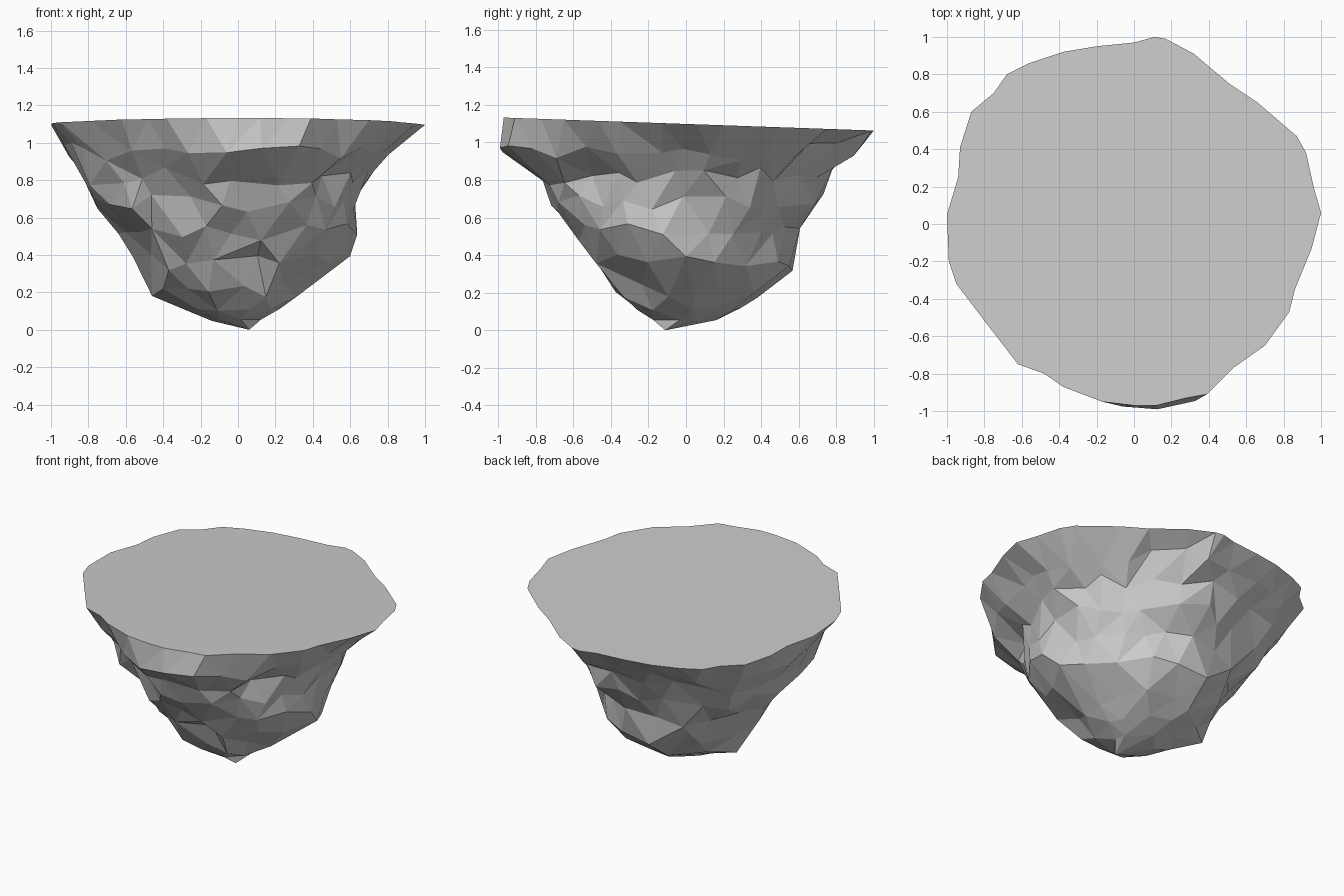
import bpy, bmesh, random
from math import sin, cos, pi, atan2, hypot, radians, exp

if "Cube" in bpy.data.objects:
    bpy.data.objects.remove(bpy.data.objects["Cube"])

random.seed(7)
TAU = 2 * pi

# Outline of the flat top, counter-clockwise from +x
RIM = [(1, .06), (.96, .2), (.92, .38), (.87, .47), (.66, .65), (.51, .75),
       (.32, .91), (.17, .99), (.11, 1), (0, .97), (-.2, .95), (-.38, .92),
       (-.56, .86), (-.68, .8), (-.75, .7), (-.87, .6), (-.93, .41), (-.94, .25),
       (-1, .05), (-.99, -.2), (-.95, -.32), (-.79, -.53), (-.62, -.75), (-.48, -.8),
       (-.38, -.87), (-.17, -.95), (0, -.97), (.12, -.97), (.28, -.93), (.39, -.91), (.53, -.77),
       (.7, -.65), (.83, -.47), (.86, -.35), (.95, -.13)]

# Rock levels: height, reach towards +x +y -x -y, number of points round
LEVELS = [(.95, .83, .90, .93, .96, 30), (.82, .72, .80, .86, .80, 26),
          (.68, .66, .71, .76, .73, 25), (.52, .62, .62, .62, .61, 22),
          (.36, .57, .59, .54, .48, 18), (.22, .36, .43, .45, .38, 14),
          (.11, .22, .29, .28, .28, 10), (.05, .12, .16, .15, .19, 6)]
CORNERS = (.95, .99, .94, 1.04)   # fullness of the four diagonals

# Ledges and hollows: direction in degrees, height, outward shift
BUMPS = [(279, .96, .08), (197, .70, .07), (322, .80, -.08), (28, .52, -.04),
         (318, .62, .03), (68, .34, .04), (135, .2, -.08), (222, .66, .03)]


def top_z(x, y):
    return 1.098 - .035 * y


def rim_radius(a):
    pts = sorted((atan2(y, x) % TAU, hypot(x, y)) for x, y in RIM)
    pts = [(pts[-1][0] - TAU, pts[-1][1])] + pts + [(pts[0][0] + TAU, pts[0][1])]
    for (a0, r0), (a1, r1) in zip(pts, pts[1:]):
        if a0 <= a <= a1:
            return r0 + (r1 - r0) * (a - a0) / (a1 - a0)
    return 1


def level_radius(a, reach):
    q = int(a // (pi / 2)) % 4
    t = a - q * pi / 2
    r = reach[q] * cos(t) ** 2 + reach[(q + 1) % 4] * sin(t) ** 2
    return r * (1 + (CORNERS[q] - 1) * sin(2 * t) ** 2)


def bump(a, z):
    total = 0
    for deg, bz, shift in BUMPS:
        d = (a - radians(deg) + pi) % TAU - pi
        total += shift * exp(-(d / .26) ** 2 - ((z - bz) / .09) ** 2)
    return total


bm = bmesh.new()


def ring(points):
    points = sorted(points, key=lambda p: atan2(p[1], p[0]) % TAU)
    return [bm.verts.new(p) for p in points]


def zip_rings(up, low):
    """Triangles between two rings with different point counts."""
    def ang(r, i):
        v = r[i % len(r)].co
        return atan2(v.y, v.x) % TAU + TAU * (i // len(r))
    i = j = 0
    while i < len(up) or j < len(low):
        go_up = j >= len(low) or (i < len(up) and ang(up, i + 1) < ang(low, j + 1))
        u, l = up[i % len(up)], low[j % len(low)]
        if go_up:
            bm.faces.new((u, l, up[(i + 1) % len(up)]))
            i += 1
        else:
            bm.faces.new((u, l, low[(j + 1) % len(low)]))
            j += 1


# Flat top
rings = [ring([(x, y, top_z(x, y)) for x, y in RIM])]
mid = bm.verts.new((0, 0, 1.098))
for i, v in enumerate(rings[0]):
    bm.faces.new((mid, v, rings[0][(i + 1) % len(RIM)]))

# Craggy underside, with jittered rings
for k, (z, *reach, n) in enumerate(LEVELS):
    pts = []
    rough = .4 if k == 0 else (1 if k < 6 else .3)
    for i in range(n):
        a = (i + .5 * (k % 2) + random.uniform(-.3, .3)) % n * TAU / n
        keep = max(0, 1 - k / 3)
        r = level_radius(a, reach) * (1 + keep * (rim_radius(a) - 1))
        r += random.uniform(-.05, .03) * rough + bump(a, z)
        h = z + random.uniform(-.05, .05) * (1 if k < 6 else .15)
        pts.append((r * cos(a), r * sin(a), h))
    rings.append(ring(pts))
for up, low in zip(rings, rings[1:]):
    zip_rings(up, low)

# Lowest tip
tip = bm.verts.new((.06, -.11, 0))
last = rings[-1]
for i, v in enumerate(last):
    bm.faces.new((v, tip, last[(i + 1) % len(last)]))

bmesh.ops.recalc_face_normals(bm, faces=bm.faces)
mesh = bpy.data.meshes.new("floating_rock")
bm.to_mesh(mesh)
bm.free()
rock = bpy.data.objects.new("floating_rock", mesh)
bpy.context.collection.objects.link(rock)
